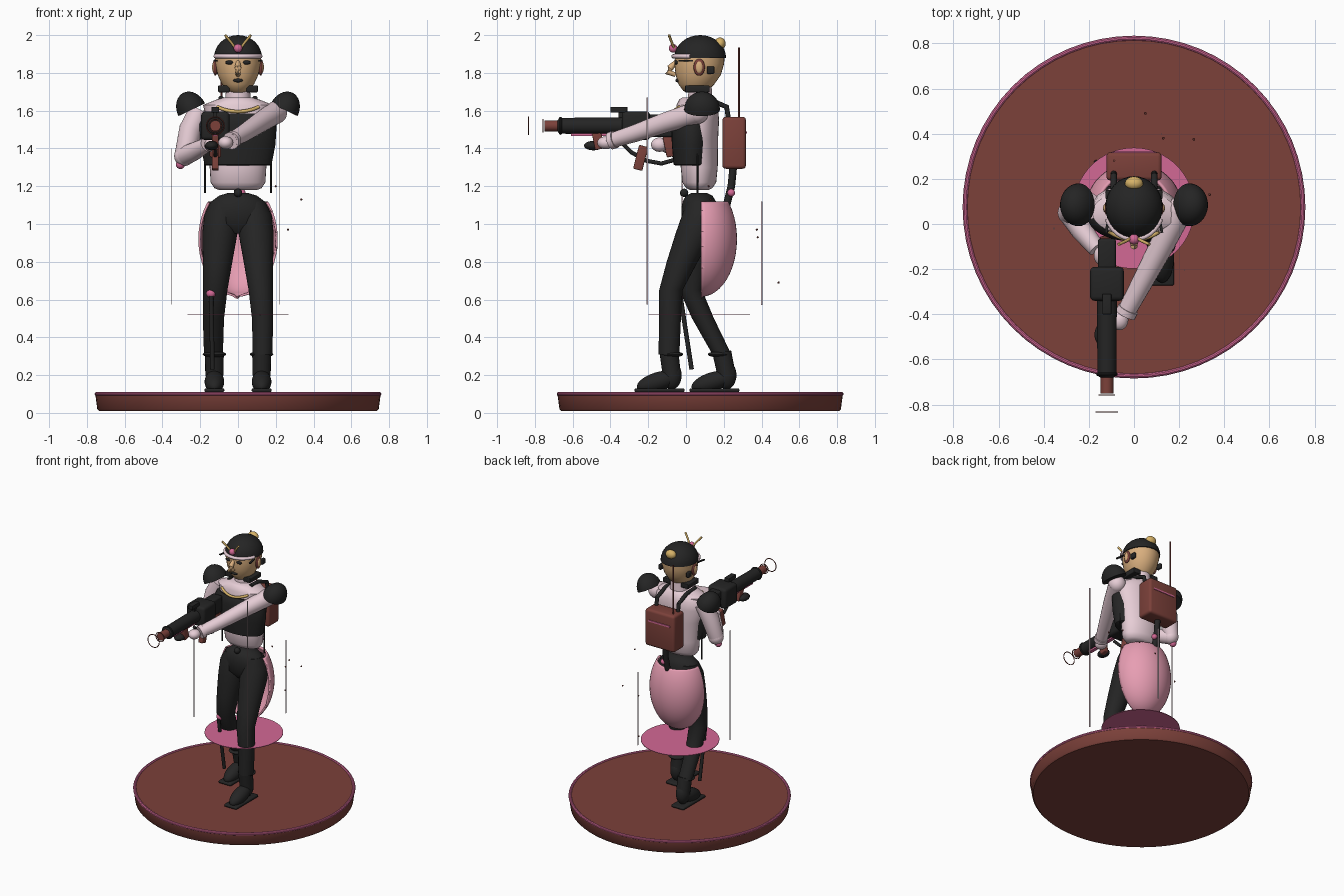
import bpy, bmesh, math
from mathutils import Vector, Matrix, Euler

if "Cube" in bpy.data.objects:
    bpy.data.objects.remove(bpy.data.objects["Cube"])


def material(name, r, g, b):
    m = bpy.data.materials.new(name)
    m.use_nodes = True
    m.diffuse_color = (r, g, b, 1)
    m.node_tree.nodes["Principled BSDF"].inputs["Base Color"].default_value = (r, g, b, 1)
    return m


BROWN = material("red brown", 0.2, 0.052, 0.042)
DARK = material("charcoal", 0.018, 0.018, 0.018)
PALE = material("pale pink", 0.82, 0.63, 0.69)
PINK = material("soft pink", 0.8, 0.34, 0.45)
HOT = material("hot pink", 0.65, 0.14, 0.3)
SKIN = material("skin tan", 0.7, 0.43, 0.21)
GOLD = material("gold", 0.68, 0.45, 0.14)


def finish(name, bm, mat, smooth=True):
    bmesh.ops.recalc_face_normals(bm, faces=bm.faces)
    me = bpy.data.meshes.new(name)
    bm.to_mesh(me)
    bm.free()
    me.materials.append(mat)
    ob = bpy.data.objects.new(name, me)
    bpy.context.collection.objects.link(ob)
    if smooth:
        bpy.ops.object.select_all(action='DESELECT')
        ob.select_set(True)
        bpy.context.view_layer.objects.active = ob
        bpy.ops.object.shade_smooth_by_angle(angle=math.radians(40))
    return ob


def bridge(bm, rings):
    for a, b in zip(rings, rings[1:]):
        n = len(a)
        for i in range(n):
            bm.faces.new((a[i], a[(i + 1) % n], b[(i + 1) % n], b[i]))


def loft(name, rings, mat, n=32):
    """Horizontal elliptical rings given as (x, y, z, rx, ry)."""
    bm = bmesh.new()
    loops = []
    for x, y, z, rx, ry in rings:
        loops.append([bm.verts.new((x + rx * math.cos(t * math.tau / n),
                                    y + ry * math.sin(t * math.tau / n), z)) for t in range(n)])
    bridge(bm, loops)
    bm.faces.new(loops[0])
    bm.faces.new(loops[-1])
    return finish(name, bm, mat)


def tube(name, pts, radii, mat, n=20):
    """Round tube through points; radii is a number or one per point."""
    pts = [Vector(p) for p in pts]
    if not isinstance(radii, (list, tuple)):
        radii = [radii] * len(pts)
    bm = bmesh.new()
    loops = []
    for i, p in enumerate(pts):
        d = pts[min(i + 1, len(pts) - 1)] - pts[max(i - 1, 0)]
        q = d.to_track_quat('Z', 'Y')
        loops.append([bm.verts.new(p + q @ Vector((radii[i] * math.cos(t * math.tau / n),
                                                   radii[i] * math.sin(t * math.tau / n), 0)))
                      for t in range(n)])
    bridge(bm, loops)
    bm.faces.new(loops[0])
    bm.faces.new(loops[-1])
    return finish(name, bm, mat)


def ball(name, loc, size, mat, rot=(0, 0, 0), cuts=(), fill=True, seg=32):
    """Ellipsoid; each cut is (point, normal) in unit space, removing the normal side."""
    bm = bmesh.new()
    bmesh.ops.create_uvsphere(bm, u_segments=seg, v_segments=seg // 2, radius=1)
    for co, no in cuts:
        geom = bm.verts[:] + bm.edges[:] + bm.faces[:]
        bmesh.ops.bisect_plane(bm, geom=geom, plane_co=co, plane_no=no, clear_outer=True)
        if fill:
            bmesh.ops.holes_fill(bm, edges=[e for e in bm.edges if e.is_boundary])
    s = (size,) * 3 if isinstance(size, (int, float)) else size
    bm.transform(Matrix.LocRotScale(Vector(loc), Euler(rot), Vector(s)))
    return finish(name, bm, mat)


def box(name, loc, size, mat, rot=(0, 0, 0), bevel=0.0):
    bm = bmesh.new()
    bmesh.ops.create_cube(bm, size=1)
    bm.transform(Matrix.LocRotScale(Vector(loc), Euler(rot), Vector(size)))
    if bevel:
        bmesh.ops.bevel(bm, geom=bm.edges[:], offset=bevel, segments=3, affect='EDGES', profile=0.5)
    return finish(name, bm, mat, bool(bevel))


def ring(name, loc, major, minor, mat, rot=(0, 0, 0)):
    bpy.ops.mesh.primitive_torus_add(location=loc, rotation=rot, major_radius=major, minor_radius=minor,
                                     major_segments=64, minor_segments=10)
    ob = bpy.context.object
    ob.name = name
    ob.data.materials.append(mat)
    bpy.ops.object.shade_smooth_by_angle()


# Display base and floating disc
CY = 0.075
loft("base", [(0, CY, z, r, r) for z, r in ((0.01, .735), (.02, .745), (.095, .755), (.104, .745))], BROWN, 96)
ring("base_rim", (0, CY, 0.1), 0.748, 0.011, HOT)
loft("floating_disc", [(0, 0.07, z, 0.268, 0.268) for z in (0.518, 0.522)], HOT, 64)

# Legs, boots and cuffs: the left leg steps forward
front_path = [(1.12, .075, .06, .07), (1.05, .075, .09, .095), (.95, .045, .093, .1), (.8, -.02, .078, .082),
              (.65, -.08, .064, .062), (.5, -.085, .056, .058), (.31, -.09, .052, .055)]
rear_path = [(1.12, .075, .06, .07), (1.05, .075, .09, .095), (.95, .07, .093, .1), (.8, .04, .078, .082),
             (.65, .025, .064, .06), (.5, .09, .056, .058), (.31, .19, .05, .05)]
for side, s, path, heel in (("left", 1, front_path, -.075), ("right", -1, rear_path, .215)):
    loft(side + "_leg", [(s * min(.13, .088 + (1.05 - z) * .08), y, z, rx, ry)
                         for z, y, rx, ry in path], DARK)
    x = s * .125
    ball(side + "_boot_cuff", (x, path[-1][1] + .015 * s, .31), (.062, .06, .016), DARK)
    tube(side + "_boot_shaft", [(x, path[-1][1], .32), (x, heel, .2)], [.05, .048], DARK)
    ball(side + "_boot_heel", (x, heel, .2), (.046, .052, .075), DARK)
    ball(side + "_boot_toe", (x, heel - .075, .165), (.052, .115, .05), DARK, (.3, 0, 0))
    box(side + "_sole", (x, heel - .065, .12), (.105, .265, .02), DARK, bevel=.008)
loft("pelvis", [(0, .07, z, rx, ry) for z, rx, ry in
                ((.95, .05, .06), (1.0, .17, .095), (1.08, .162, .095), (1.12, .14, .088),
                 (1.15, .1, .07), (1.165, .05, .04))], DARK)
ball("belt_stud", (0, -.01, 1.165), .022, DARK)
ball("knee_stud", (-.142, -.012, .632), .025, HOT)
tube("side_rod", [(-.142, -.03, .62), (-.135, .03, .23)], .012, DARK)

# Coat tail: open half shell behind the hips
tail = ball("coat_tail", (0, .08, .92), (.21, .19, .305), PINK,
            cuts=(((0, 0, 0), (0, -1, 0)), ((0, 0, .65), (0, 0, 1))), fill=False, seg=48)
tail.modifiers.new("thickness", 'SOLIDIFY').thickness = .012

# Torso, chest plate and collar
loft("torso", [(0, .07, z, rx, ry) for z, rx, ry in
               ((1.18, .1, .05), (1.19, .125, .07), (1.22, .145, .09), (1.3, .15, .098), (1.45, .17, .1),
                (1.55, .195, .105), (1.61, .18, .1), (1.65, .125, .085), (1.665, .075, .07))], PALE)
loft("chest_plate", [(0, .03, z, rx, ry) for z, rx, ry in
                     ((1.31, .17, .085), (1.315, .178, .095), (1.42, .198, .105),
                      (1.53, .205, .108), (1.57, .185, .1), (1.585, .165, .09))], DARK)
loft("collar", [(0, .05, z, rx, ry) for z, rx, ry in
                ((1.57, .17, .105), (1.63, .185, .1), (1.66, .11, .085), (1.67, .08, .07))], PALE)
loft("neck", [(0, .075, 1.64, .068, .066), (0, .075, 1.74, .062, .06)], PALE)
tube("necklace", [(.11 * t / 6, -.07 + .035 * (t / 6) ** 2, 1.595 + .025 * (t / 6) ** 2)
                  for t in range(-6, 7)], .009, GOLD)

# Head, cap and face
loft("head", [(0, y, z, rx, ry) for z, y, rx, ry in
              ((1.695, .05, .03, .04), (1.705, .05, .055, .065), (1.74, .055, .085, .095),
               (1.79, .065, .108, .12), (1.85, .07, .121, .132), (1.91, .075, .12, .13))], SKIN)
ball("cap", (0, CY, 1.88), (.127, .137, .12), DARK, cuts=(((0, 0, 0), (0, 0, -1)),))
tube("brow_band", [(.128 * math.sin(a / 10), CY - .142 * math.cos(a / 10), 1.888)
                   for a in range(-12, 13, 2)], .011, PALE)
ball("cap_jewel", (0, -.068, 1.93), .023, HOT)
ball("cap_bobble", (0, .18, 1.955), (.04, .03, .032), GOLD)
tube("nose", [(0, -.045, 1.865), (0, -.085, 1.825), (0, -.1, 1.805), (0, -.055, 1.79)],
     [.01, .018, .016, .012], SKIN, 12)
ball("mouth", (0, -.044, 1.76), (.027, .012, .01), DARK)
for side, s in (("left", 1), ("right", -1)):
    tube(side + "_antenna", [(s * .01, -.06, 1.925), (s * .035, -.075, 1.96), (s * .068, -.09, 2.0)],
         .007, GOLD, 10)
    ball(side + "_eye", (s * .045, -.052, 1.855), (.022, .01, .011), DARK)
    ball(side + "_ear", (s * .12, .07, 1.83), (.012, .03, .045), BROWN)
    ball(side + "_ear_inner", (s * .127, .07, 1.83), (.01, .019, .032), SKIN)
    box(side + "_ear_clip", (s * .115, .13, 1.815), (.022, .04, .04), DARK, bevel=.006)
    box(side + "_temple_bar", (s * .115, .01, 1.865), (.012, .1, .008), DARK, (0, 0, s * .18))
    box(side + "_jaw_bar", (s * .075, .06, 1.715), (.06, .13, .036), DARK, bevel=.005)
    # Shoulder pads and straps
    ball(side + "_shoulder_pad", (s * .245, .085, 1.605), (.078, .095, .1), DARK, (0, s * .45, 0),
         cuts=(((0, 0, 0), (0, 0, -1)),))
    tube(side + "_hip_cord", [(s * .175, .06, 1.4), (s * .175, .06, 1.165)], .005, DARK, 8)
    tube(side + "_back_strap", [(s * .09, .02, 1.665), (s * .09, .12, 1.66), (s * .09, .215, 1.62),
                                (s * .09, .23, 1.52)], .014, DARK, 12)

# Arms and hands
tube("right_upper_arm", [(-.2, .08, 1.6), (-.25, .07, 1.5), (-.285, .05, 1.36)], [.06, .062, .052], PALE)
tube("right_forearm", [(-.285, .05, 1.36), (-.23, -.03, 1.385), (-.165, -.11, 1.42)], [.052, .048, .038], PALE)
ball("right_elbow", (-.285, .05, 1.36), .053, PALE)
ball("right_elbow_stud", (-.305, .05, 1.315), .024, HOT)
ball("right_hand", (-.14, -.14, 1.42), (.038, .045, .038), PALE)
ball("left_shoulder", (.2, .06, 1.59), .06, PALE)
tube("left_arm", [(.2, .06, 1.59), (.12, -.1, 1.54), (.03, -.27, 1.48), (-.04, -.4, 1.44)],
     [.06, .054, .046, .04], PALE)
tube("left_wrist_band", [(-.025, -.375, 1.448), (-.038, -.4, 1.44)], .047, PALE)
ball("left_hand", (-.065, -.425, 1.43), (.04, .045, .034), PALE)
ball("left_fingers", (-.14, -.49, 1.415), (.035, .05, .025), DARK)

# Launcher
GX, GZ = -.12, 1.52
tube("launcher_barrel", [(GX, y, GZ) for y in (-.68, -.67, -.35, -.2)], [.03, .042, .044, .05], DARK, 32)
tube("launcher_muzzle", [(GX, -.75, GZ), (GX, -.67, GZ)], .029, BROWN)
ring("barrel_collar", (GX, -.665, GZ), .04, .008, DARK, (math.pi / 2, 0, 0))
for name, y, r in (("near", -.757, .034), ("far", -.833, .047)):
    ring(name + "_muzzle_ring", (GX, y, GZ), r, .003, BROWN, (math.pi / 2, 0, 0))
box("launcher_body", (GX, -.265, 1.52), (.15, .15, .15), DARK, bevel=.02)
box("launcher_rear", (GX, -.14, 1.52), (.08, .15, .12), DARK, bevel=.012)
box("sight", (GX, -.355, 1.605), (.04, .09, .03), DARK, bevel=.004)
box("sight_mount", (GX, -.345, 1.575), (.02, .025, .04), DARK)
box("rail", (GX, -.4, 1.473), (.025, .42, .012), HOT)
box("rear_grip", (GX, -.24, 1.35), (.035, .05, .13), BROWN, (-.25, 0, 0), .006)
box("fore_grip", (GX, -.465, 1.44), (.035, .05, .09), BROWN, (.2, 0, 0), .006)
box("stock", (GX, -.09, 1.42), (.06, .05, .13), BROWN, (.2, 0, 0), .008)
tube("hose", [(GX, -.35, 1.44), (GX, -.29, 1.38), (GX, -.21, 1.335), (GX, -.13, 1.32), (GX, -.06, 1.34)],
     .011, DARK, 12)

# Backpack, aerial and hanging strap
box("backpack", (0, .255, 1.43), (.245, .125, .275), BROWN, bevel=.018)
box("backpack_stripe", (0, .319, 1.485), (.18, .006, .012), HOT)
tube("aerial", [(-.088, .28, 1.55), (-.088, .28, 1.935)], .005, BROWN, 10)
tube("hanging_strap", [(0, .25, 1.3), (0, .24, 1.2), (0, .215, 1.1)], .02, DARK)
ball("strap_stud", (.02, .24, 1.165), .02, HOT)

# Thin hanging strips and drifting specks
for i, (x, y, lo, hi) in enumerate(((.222, -.205, .575, 1.67), (-.354, -.02, .575, 1.4), (.12, .4, .57, 1.12))):
    box("hanging_strip_%d" % (i + 1), (x, y, (lo + hi) / 2), (.003, .008, hi - lo), PALE)
for i, p in enumerate(((.05, .49, .69), (.13, .38, .93), (.265, .375, .97), (.335, .13, 1.13), (.2, .12, 1.2))):
    ball("speck_%d" % (i + 1), p, .006, BROWN, seg=8)
